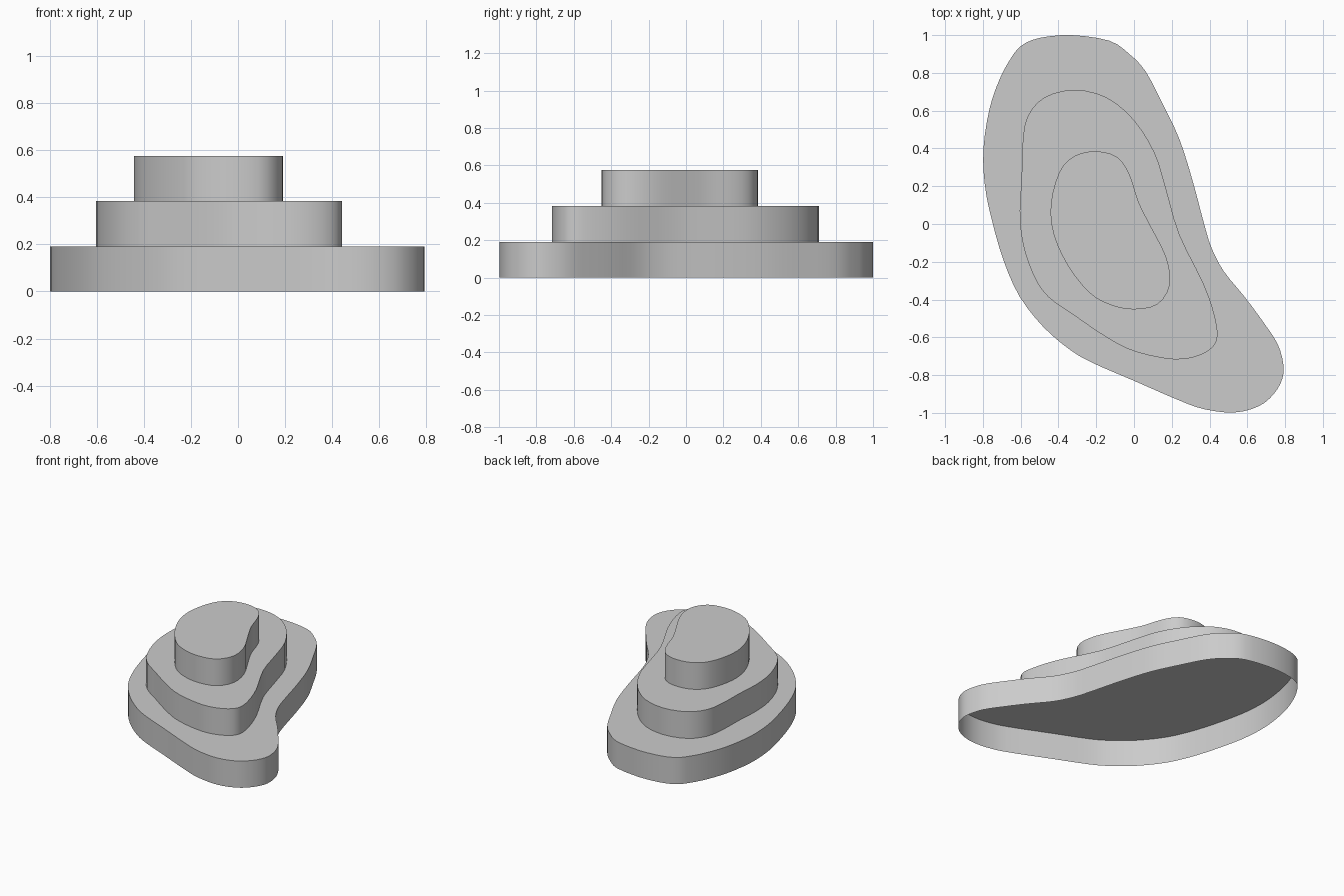
import bpy, bmesh
from mathutils import Vector

if "Cube" in bpy.data.objects:
    bpy.data.objects.remove(bpy.data.objects["Cube"])

TIER = 0.192  # height of each step

lower = [(-.33, 1), (-.5, .985), (-.595, .945), (-.65, .88), (-.71, .77), (-.765, .61),
         (-.797, .4), (-.79, .21), (-.755, .03), (-.69, -.195), (-.605, -.385),
         (-.48, -.545), (-.34, -.665), (-.22, -.735), (0, -.83), (.23, -.93),
         (.37, -.98), (.53, -.998), (.66, -.965), (.74, -.9), (.785, -.82),
         (.79, -.74), (.76, -.635), (.685, -.52), (.585, -.385), (.475, -.25),
         (.41, -.125), (.37, .005), (.31, .23), (.24, .45), (.15, .64),
         (.06, .81), (-.025, .9), (-.13, .97)]
middle = [(-.315, .71), (-.475, .67), (-.565, .565), (-.59, .42), (-.595, .24),
          (-.605, .07), (-.59, -.095), (-.535, -.265), (-.455, -.385), (-.315, -.485),
          (-.145, -.6), (.005, -.675), (.215, -.717), (.36, -.69), (.437, -.62),
          (.43, -.5), (.37, -.32), (.24, -.055), (.17, .185), (.11, .375),
          (0, .55), (-.145, .67)]
upper = [(-.2, .385), (-.315, .36), (-.395, .275), (-.44, .105), (-.425, -.055),
         (-.35, -.22), (-.235, -.365), (-.12, -.43), (0, -.452), (.125, -.425),
         (.19, -.32), (.17, -.175), (.09, -.015), (.025, .115), (-.025, .265), (-.09, .355)]


def smooth_loop(points, steps=3):
    """Closed Catmull-Rom curve through the points."""
    p = [Vector(q) for q in points]
    n, out = len(p), []
    for i in range(n):
        a, b, c, d = p[i - 1], p[i], p[(i + 1) % n], p[(i + 2) % n]
        for s in range(steps):
            t = s / steps
            out.append(0.5 * (2 * b + (c - a) * t + (2 * a - 5 * b + 4 * c - d) * t ** 2
                              + (3 * b - a - 3 * c + d) * t ** 3))
    return out


def terrace(name, points, z):
    """Wall plus flat top, open underneath."""
    bm = bmesh.new()
    loop = smooth_loop(points)
    low = [bm.verts.new((v.x, v.y, z)) for v in loop]
    top = [bm.verts.new((v.x, v.y, z + TIER)) for v in loop]
    for i in range(len(loop)):
        j = (i + 1) % len(loop)
        bm.faces.new((low[i], low[j], top[j], top[i]))
    cap = bm.faces.new(top)
    bmesh.ops.triangulate(bm, faces=[cap])
    mesh = bpy.data.meshes.new(name)
    bm.to_mesh(mesh)
    bm.free()
    obj = bpy.data.objects.new(name, mesh)
    bpy.context.collection.objects.link(obj)
    bpy.ops.object.select_all(action='DESELECT')
    obj.select_set(True)
    bpy.context.view_layer.objects.active = obj
    bpy.ops.object.shade_smooth_by_angle()


# Three stacked terraces
for level, (name, pts) in enumerate((("lower_terrace", lower),
                                     ("middle_terrace", middle),
                                     ("upper_terrace", upper))):
    terrace(name, pts, level * TIER)
